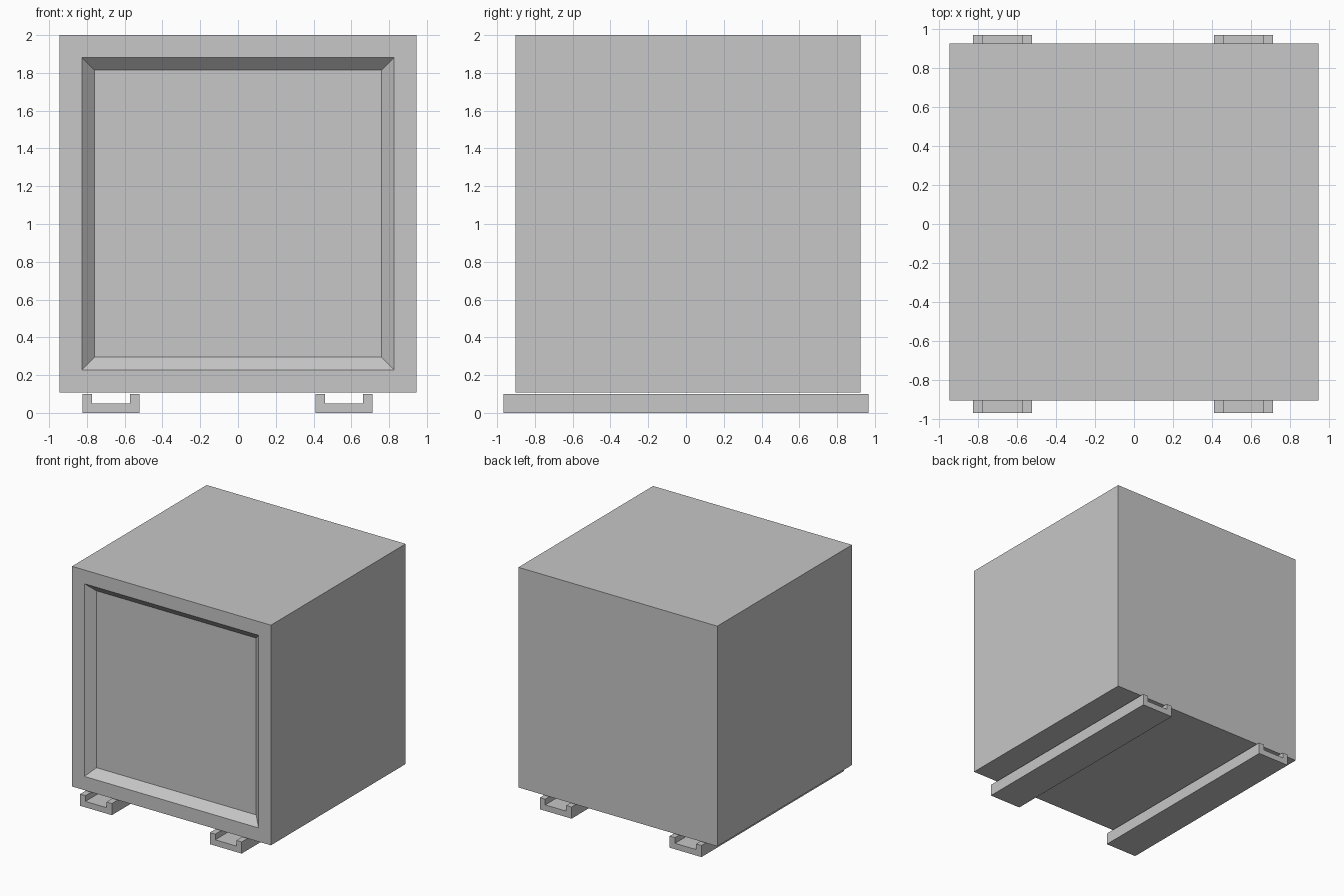
import bpy, bmesh
from mathutils import Vector

default = bpy.data.objects.get("Cube")
if default:
    bpy.data.objects.remove(default, do_unlink=True)

# Single grey paint
grey = bpy.data.materials.new("light grey")
grey.use_nodes = True
colour = (0.57, 0.57, 0.57, 1)
grey.diffuse_color = colour
grey.node_tree.nodes["Principled BSDF"].inputs["Base Color"].default_value = colour


def finish(bm, name):
    bmesh.ops.recalc_face_normals(bm, faces=bm.faces)
    mesh = bpy.data.meshes.new(name)
    bm.to_mesh(mesh)
    bm.free()
    mesh.materials.append(grey)
    obj = bpy.data.objects.new(name, mesh)
    bpy.context.collection.objects.link(obj)
    return obj


# Cabinet body: a box whose front is inset to a frame, then sunk with a bevelled edge
HALF_W, FRONT, BACK, BOTTOM, TOP = 0.945, -0.903, 0.925, 0.109, 2.0
bm = bmesh.new()
bmesh.ops.create_cube(bm, size=1)
bmesh.ops.scale(bm, vec=(2 * HALF_W, BACK - FRONT, TOP - BOTTOM), verts=bm.verts)
bmesh.ops.translate(bm, vec=(0, (FRONT + BACK) / 2, (BOTTOM + TOP) / 2), verts=bm.verts)
bm.normal_update()
front = min(bm.faces, key=lambda f: f.calc_center_median().y)
bmesh.ops.inset_region(bm, faces=[front], thickness=0.118, use_even_offset=True)
bmesh.ops.inset_region(bm, faces=[front], thickness=0.068, use_even_offset=True)
bmesh.ops.translate(bm, vec=(0, 0.066, 0), verts=front.verts)
finish(bm, "cabinet_body")

# Skid rails: upward-opening U channels running front to back
RAIL_W, RAIL_H, WALL, FLOOR, RAIL_Y = 0.302, 0.1, 0.051, 0.051, 0.967


def rail(name, x):
    profile = [(0, 0), (RAIL_W, 0), (RAIL_W, RAIL_H), (RAIL_W - WALL, RAIL_H),
               (RAIL_W - WALL, FLOOR), (WALL, FLOOR), (WALL, RAIL_H), (0, RAIL_H)]
    bm = bmesh.new()
    end = bm.faces.new([bm.verts.new((x + px, -RAIL_Y, pz)) for px, pz in profile])
    out = bmesh.ops.extrude_face_region(bm, geom=[end], use_keep_orig=True)
    moved = [v for v in out["geom"] if isinstance(v, bmesh.types.BMVert)]
    bmesh.ops.translate(bm, vec=Vector((0, 2 * RAIL_Y, 0)), verts=moved)
    finish(bm, name)


rail("right_skid_rail", -0.824)
rail("left_skid_rail", 0.41)
